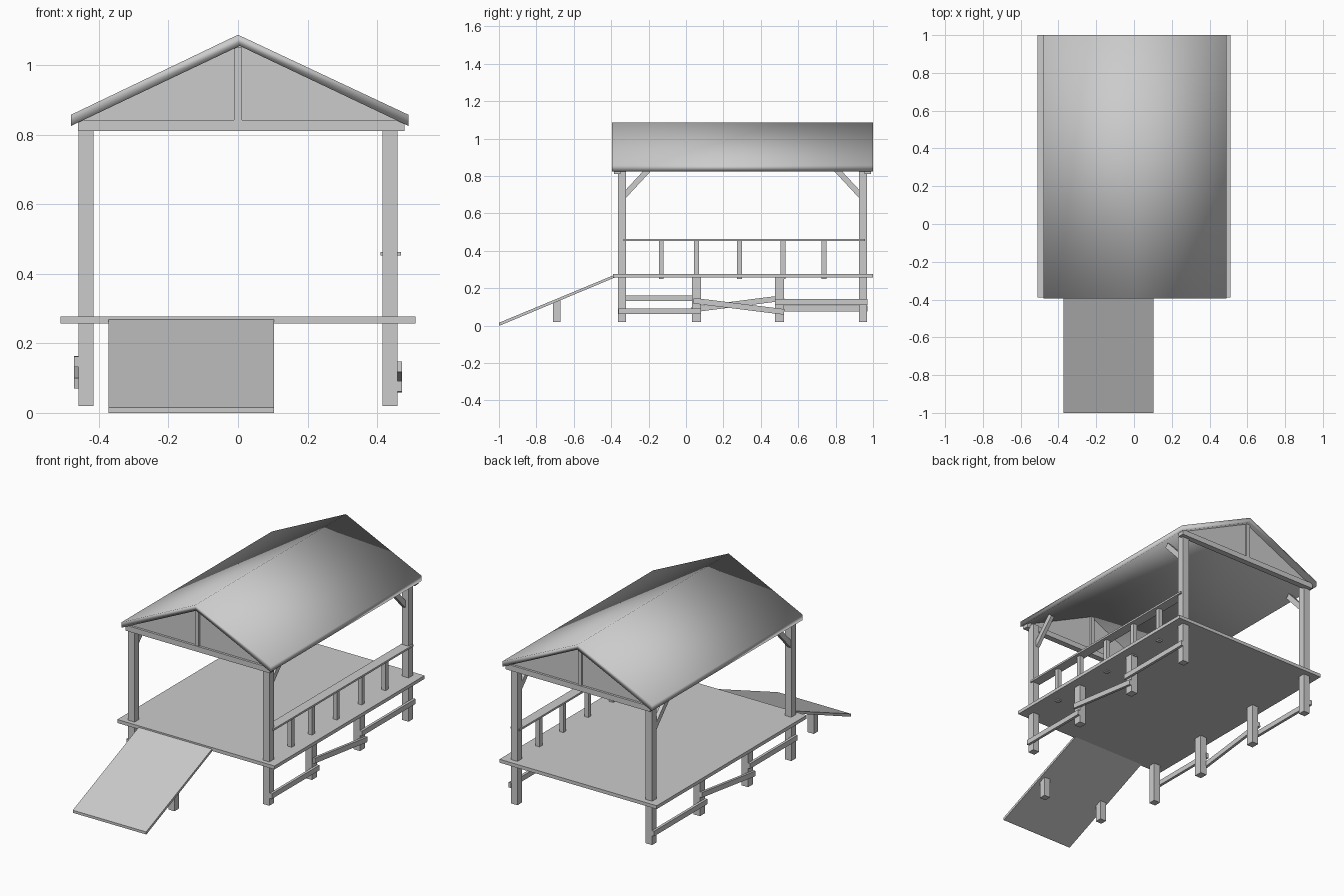
import bpy, math
from mathutils import Vector

cube = bpy.data.objects.get("Cube")
if cube:
    bpy.data.objects.remove(cube, do_unlink=True)

grey = bpy.data.materials.new("plain_grey")
grey.use_nodes = True
colour = (0.6, 0.6, 0.6, 1)
grey.diffuse_color = colour
grey.node_tree.nodes["Principled BSDF"].inputs["Base Color"].default_value = colour


def prism(name, profile, start, end, axis="y"):
    """Extrude a closed profile along y (profile in x, z) or along x (profile in y, z)."""
    n = len(profile)
    if axis == "y":
        verts = [(a, d, b) for d in (start, end) for a, b in profile]
    else:
        verts = [(d, a, b) for d in (start, end) for a, b in profile]
    faces = [list(range(n)), list(range(n, 2 * n))]
    faces += [[i, (i + 1) % n, n + (i + 1) % n, n + i] for i in range(n)]
    mesh = bpy.data.meshes.new(name)
    mesh.from_pydata(verts, [], faces)
    mesh.materials.append(grey)
    obj = bpy.data.objects.new(name, mesh)
    bpy.context.collection.objects.link(obj)
    bpy.ops.object.select_all(action="DESELECT")
    obj.select_set(True)
    bpy.context.view_layer.objects.active = obj
    bpy.ops.object.mode_set(mode="EDIT")
    bpy.ops.mesh.select_all(action="SELECT")
    bpy.ops.mesh.normals_make_consistent(inside=False)
    bpy.ops.object.mode_set(mode="OBJECT")
    return obj


def box(name, x0, x1, y0, y1, z0, z1):
    return prism(name, [(x0, z0), (x1, z0), (x1, z1), (x0, z1)], y0, y1)


def plank(name, a, b, thick, x0, x1):
    """Straight board from a to b in the y-z plane, spanning x0 to x1."""
    a, b = Vector(a), Vector(b)
    d = (b - a).normalized()
    side = Vector((-d.y, d.x)) * thick / 2
    return prism(name, [a - side, b - side, b + side, a + side], x0, x1, "x")


# Deck and ramp
DECK_TOP, DECK_LOW = 0.277, 0.257
box("deck", -0.51, 0.51, -0.39, 1.0, DECK_LOW, DECK_TOP)
prism("ramp", [(-1, 0), (-0.995, 0), (-0.38, 0.257), (-0.38, 0.272), (-1, 0.015)],
      -0.372, 0.104, "x")
for x in (-0.34, 0.065):
    prism("ramp_post", [(-0.71, 0.02), (-0.67, 0.02), (-0.67, 0.139), (-0.71, 0.122)],
          x - 0.02, x + 0.02, "x")

# Posts, knee braces and lower bracing on each side
for side, name in ((-1, "right"), (1, "left")):
    x0, x1 = sorted((side * 0.416, side * 0.458))
    for y in (-0.343, 0.947):
        box(name + "_corner_post", x0, x1, y - 0.021, y + 0.021, 0.02, 0.825)
    for y in (0.055, 0.5):
        box(name + "_deck_post", x0, x1, y - 0.024, y + 0.024, 0.02, DECK_LOW)

    kx = -0.457 if side < 0 else 0.417
    plank(name + "_front_knee", (-0.33, 0.695), (-0.2, 0.835), 0.03, kx, kx + 0.022)
    plank(name + "_back_knee", (0.934, 0.695), (0.804, 0.835), 0.03, kx, kx + 0.022)

    bays = (((-0.36, 0.077), (0.08, 0.077)), ((0.04, 0.133), (0.525, 0.073)),
            ((0.475, 0.126), (0.97, 0.126)))
    if side < 0:
        bays = (((-0.36, 0.147), (0.08, 0.147)), ((0.03, 0.085), (0.525, 0.148)),
                ((0.475, 0.091), (0.97, 0.091)))
    b0, b1 = sorted((side * 0.456, side * 0.472))
    for a, b in bays:
        plank(name + "_lower_brace", a, b, 0.03, b0, b1)

# Railing along one side
box("handrail", 0.41, 0.468, -0.335, 0.957, 0.452, 0.463)
for y in (-0.132, 0.056, 0.287, 0.518, 0.738):
    box("baluster", 0.424, 0.45, y - 0.013, y + 0.013, 0.25, 0.452)

# Gable ends: tie beam, king post, rafters and recessed panel
for name, y0, y1 in (("front", -0.385, -0.35), ("back", 0.955, 0.99)):
    mid = (y0 + y1) / 2
    box(name + "_tie_beam", -0.46, 0.478, y0, y1, 0.81, 0.842)
    box(name + "_king_post", -0.012, 0.012, y0 + 0.004, y1 - 0.004, 0.842, 1.05)
    prism(name + "_gable_panel", [(-0.45, 0.84), (0.46, 0.84), (0, 1.06)],
          mid - 0.004, mid + 0.004)

# Roof with softly shaded slopes
roof = prism("roof", [(-0.48, 0.825), (0.005, 1.055), (0.49, 0.825),
                      (0.49, 0.857), (0, 1.087), (-0.48, 0.857)], -0.395, 1.0)
roof.data.shade_smooth()
